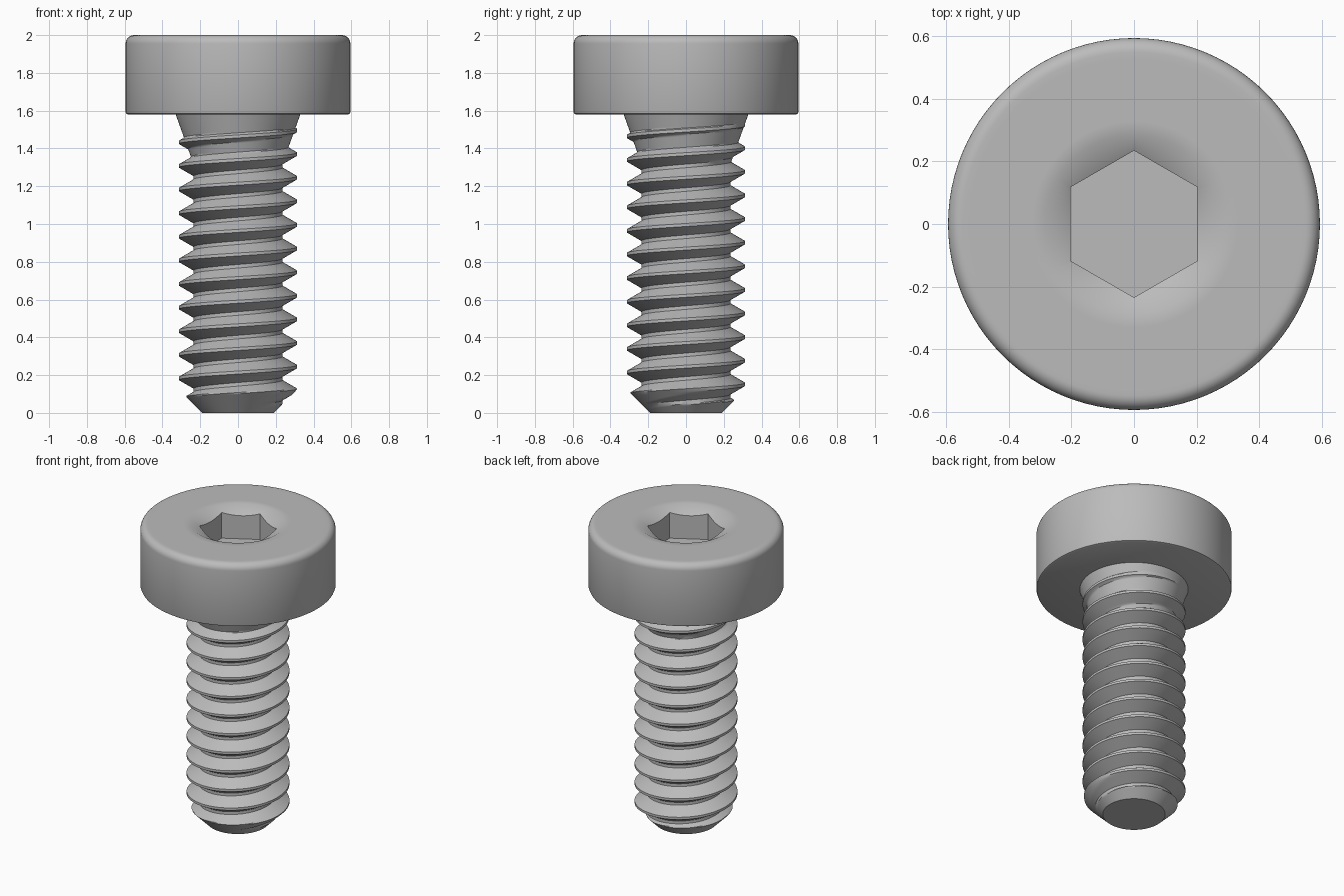
import bpy, bmesh
from math import pi, sin, cos, radians, tan

cube = bpy.data.objects.get("Cube")
if cube:
    bpy.data.objects.remove(cube, do_unlink=True)

SEG = 96

steel = bpy.data.materials.new("steel_grey")
steel.use_nodes = True
GREY = (0.5, 0.5, 0.5, 1)
steel.diffuse_color = GREY
steel.node_tree.nodes["Principled BSDF"].inputs["Base Color"].default_value = GREY


def finish(bm, name):
    """Clean the mesh, make the object and shade it smooth with sharp edges."""
    bmesh.ops.remove_doubles(bm, verts=bm.verts[:], dist=1e-4)
    bmesh.ops.recalc_face_normals(bm, faces=bm.faces[:])
    me = bpy.data.meshes.new(name)
    bm.to_mesh(me)
    bm.free()
    me.materials.append(steel)
    ob = bpy.data.objects.new(name, me)
    bpy.context.collection.objects.link(ob)
    bpy.ops.object.select_all(action='DESELECT')
    ob.select_set(True)
    bpy.context.view_layer.objects.active = ob
    bpy.ops.object.shade_smooth_by_angle(angle=radians(30))
    return ob


def skin(bm, rows):
    """Join neighbouring rows of vertices with quads."""
    for lo, hi in zip(rows, rows[1:]):
        for i in range(len(lo) - 1):
            bm.faces.new((lo[i], lo[i + 1], hi[i + 1], hi[i]))


# Head: turned profile that ends in a countersunk hexagonal socket
RIM, TOP, UNDER, FILLET = 0.595, 2.0, 1.58, 0.045
SINK, HEX, FLOOR = 0.285, 0.235, 1.80


def hex_radius(a):
    """Hexagon outline with corners on the y axis."""
    return HEX * cos(pi / 6) / cos((a + pi / 6) % (pi / 3) - pi / 6)


def sink_height(r):
    return TOP - 0.55 * (SINK - r)


profile = [(RIM - 0.012, UNDER), (RIM - 0.003, UNDER + 0.004), (RIM, UNDER + 0.012)]
for k in range(8):
    t = k / 7 * pi / 2
    profile.append((RIM - FILLET + FILLET * cos(t), TOP - FILLET + FILLET * sin(t)))
profile += [(0.53, TOP), (0.33, TOP), (SINK, TOP)]

angles = [2 * pi * i / SEG for i in range(SEG + 1)]
bm = bmesh.new()
rows = [[bm.verts.new((r * cos(a), r * sin(a), z)) for a in angles] for r, z in profile]
for height in (sink_height, lambda r: FLOOR):
    row = []
    for a in angles:
        r = hex_radius(a)
        row.append(bm.verts.new((r * cos(a), r * sin(a), height(r))))
    rows.append(row)
skin(bm, rows)
bm.faces.new(rows[0][:-1])
bm.faces.new(rows[-1][:-1])
finish(bm, "head")

# Shank: right-hand helical thread, trimmed by the tip chamfer and filled by the neck cone
PITCH, CREST, ROOT, STEPS = 0.125, 0.313, 0.235, 8
CREST_FLAT = 0.016
FLANK = (CREST - ROOT) * tan(pi / 6)
TIP_R, NECK_R, NECK_SLOPE = 0.19, 0.33, 0.36
SHANK_TOP = UNDER + 0.01

# One pitch of the thread as (height, radius), starting at the lower crest edge
tooth = [(-CREST_FLAT / 2, CREST)]
for k in range(STEPS + 1):
    f = k / STEPS
    tooth.append((CREST_FLAT / 2 + f * FLANK, CREST + f * (ROOT - CREST)))
for k in range(STEPS):
    f = k / STEPS
    tooth.append((PITCH - CREST_FLAT / 2 - (1 - f) * FLANK, ROOT + f * (CREST - ROOT)))

bm = bmesh.new()
rows = []
for turn in range(-2, 14):
    for dz, thread_r in tooth:
        row = []
        for a in angles:
            z = -0.005 + turn * PITCH + dz + PITCH * a / (2 * pi)
            z = min(max(z, 0), SHANK_TOP)
            r = min(thread_r, TIP_R + z)
            r = max(r, NECK_R - NECK_SLOPE * (UNDER - z) if z > 1.2 else 0)
            row.append(bm.verts.new((r * cos(a), r * sin(a), z)))
        rows.append(row)
skin(bm, rows)
bm.faces.new(rows[0][:-1])
finish(bm, "threaded_shank")
